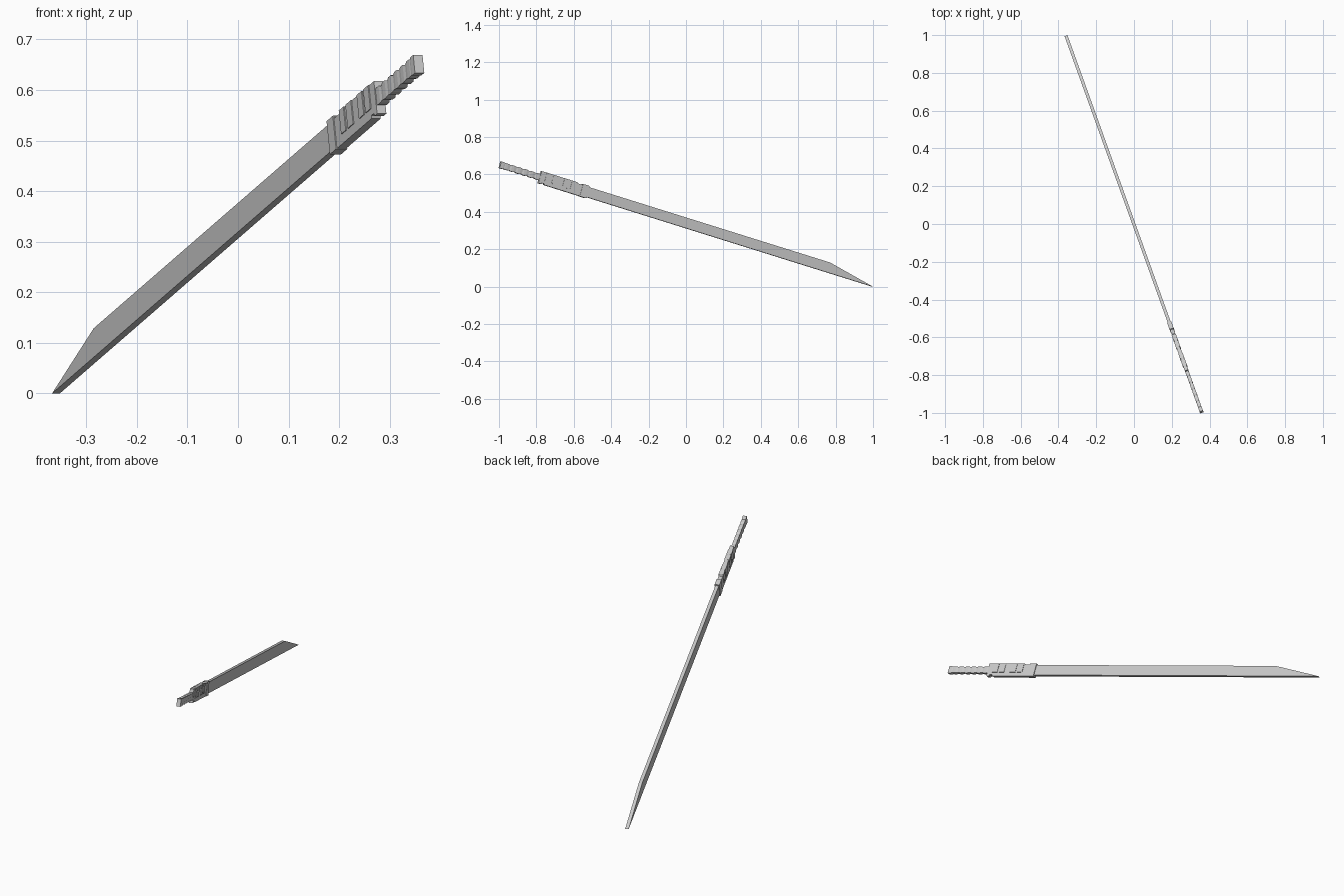
import bpy, bmesh, math
from mathutils import Matrix, Vector

if "Cube" in bpy.data.objects:
    bpy.data.objects.remove(bpy.data.objects["Cube"])

# Sword frame: s along the length from the tip, t across the thickness, w from edge to spine
TILT = math.radians(16.4)
H = Vector((0.339, -0.941, 0)).normalized()
UP = Vector((0, 0, 1))
S = H * math.cos(TILT) + UP * math.sin(TILT)
W = UP * math.cos(TILT) - H * math.sin(TILT)
T = W.cross(S)
FRAME = Matrix((S, T, W)).transposed().to_4x4()
FRAME.translation = Vector((-0.36, 0.997, 0))


def finish(name, bm):
    bmesh.ops.recalc_face_normals(bm, faces=bm.faces)
    mesh = bpy.data.meshes.new(name)
    bm.to_mesh(mesh)
    bm.free()
    ob = bpy.data.objects.new(name, mesh)
    ob.matrix_world = FRAME
    bpy.context.collection.objects.link(ob)
    return ob


def plate(name, profile, thick):
    """Extrude an (s, w) outline symmetrically through the thickness."""
    bm = bmesh.new()
    face = bm.faces.new([bm.verts.new((s, -thick / 2, w)) for s, w in profile])
    ext = bmesh.ops.extrude_face_region(bm, geom=[face])
    verts = [v for v in ext["geom"] if isinstance(v, bmesh.types.BMVert)]
    bmesh.ops.translate(bm, verts=verts, vec=(0, thick, 0))
    return finish(name, bm)


def block(name, s0, s1, w0, w1, thick):
    return plate(name, [(s0, w0), (s1, w0), (s1, w1), (s0, w1)], thick)


def loft(name, sections, wc):
    """Skin rectangular sections (s, half height, half thickness)."""
    bm = bmesh.new()
    rings = [[bm.verts.new((s, a * ht, wc + b * hw))
              for a, b in ((-1, -1), (1, -1), (1, 1), (-1, 1))]
             for s, hw, ht in sections]
    for r, q in zip(rings, rings[1:]):
        for i in range(4):
            j = (i + 1) % 4
            bm.faces.new((r[i], r[j], q[j], q[i]))
    bm.faces.new(rings[0])
    bm.faces.new(rings[-1])
    return finish(name, bm)


# Blade with a slanted point
plate("blade", [(0, 0), (1.72, 0), (1.72, 0.055), (0.27, 0.055)], 0.0165)

# Guard body: outline with a groove in the spine and a notch underneath
plate("guard_body", [(1.70, -0.006), (1.945, -0.006), (1.948, 0.0), (1.962, 0.0),
                     (1.965, -0.006), (1.98, -0.006), (1.98, 0.061), (1.77, 0.061),
                     (1.765, 0.056), (1.74, 0.056), (1.735, 0.061), (1.70, 0.061)], 0.0195)

# Collar and raised ribs on the guard
block("collar", 1.698, 1.736, -0.007, 0.0615, 0.0235)
for i, (a, b) in enumerate([(1.772, 1.80), (1.812, 1.845), (1.88, 1.91), (1.92, 1.95)]):
    block(f"guard_rib_{i + 1}", a, b, 0.013, 0.0615, 0.0235)

# Rippled grip
start, end, ridges = 1.975, 2.195, 6
step = (end - start) / ridges
sections = []
for i in range(ridges):
    s = start + i * step
    sections += [(s, 0.0145, 0.0078), (s + 0.35 * step, 0.0175, 0.0095),
                 (s + 0.75 * step, 0.0175, 0.0095)]
sections.append((end, 0.0145, 0.0078))
loft("grip", sections, 0.0275)

# Pommel
loft("pommel", [(2.19, 0.016, 0.0088), (2.197, 0.0185, 0.0098), (2.215, 0.0185, 0.0098)], 0.0275)
